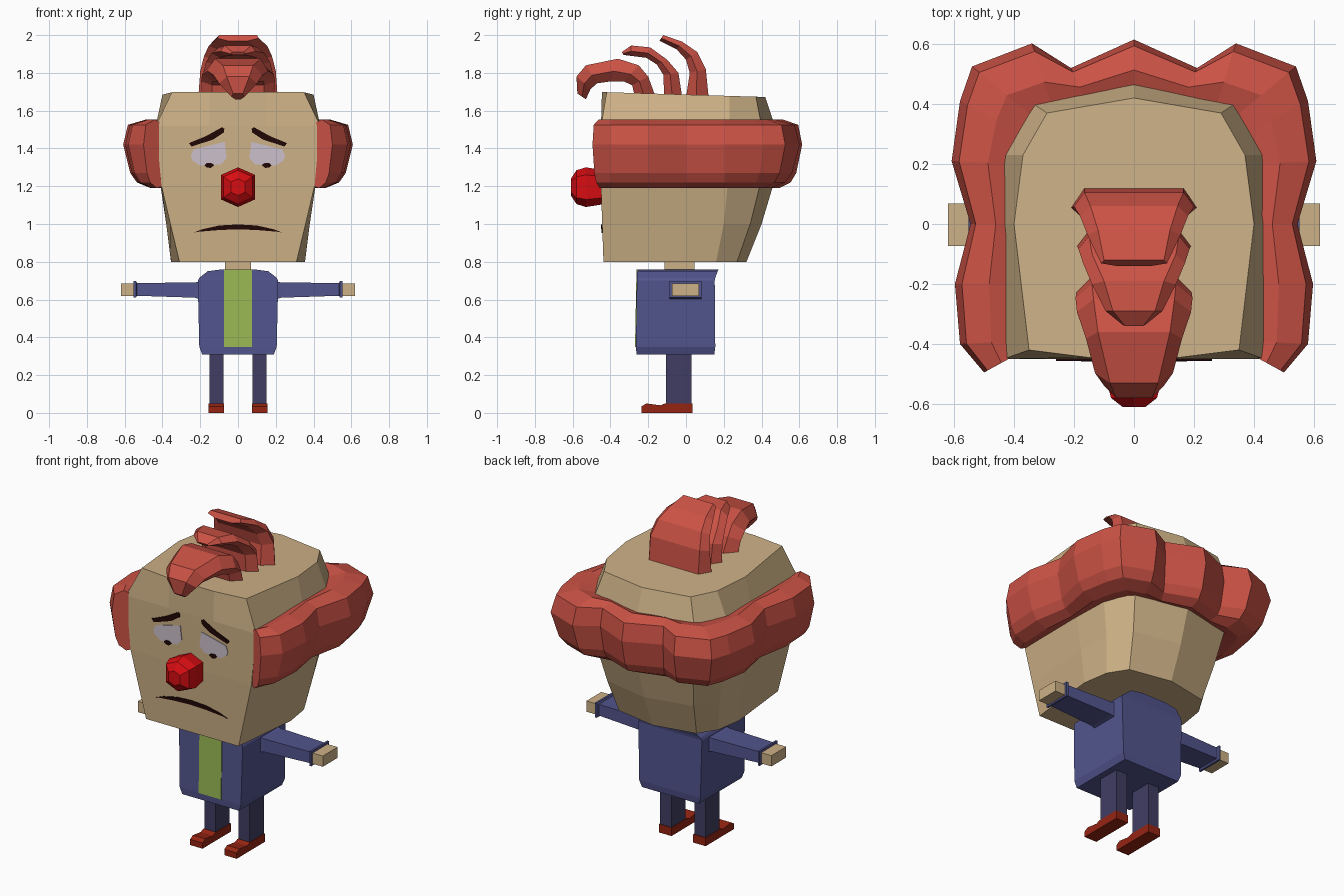
import bpy, bmesh


def mat(name, r, g, b):
    m = bpy.data.materials.new(name)
    m.diffuse_color = (r, g, b, 1)
    return m


SKIN = mat("skin tan", 0.61, 0.44, 0.24)
HAIR = mat("hair red", 0.60, 0.085, 0.06)
NOSE = mat("nose red", 0.68, 0.004, 0.006)
JACKET = mat("jacket blue", 0.085, 0.09, 0.27)
TROUSER = mat("trouser navy", 0.052, 0.048, 0.125)
SHIRT = mat("shirt green", 0.32, 0.48, 0.09)
SHOE = mat("shoe brown red", 0.30, 0.018, 0.006)
EYE = mat("eye white", 0.60, 0.53, 0.60)
DARK = mat("dark line", 0.015, 0.002, 0.002)


def loft(name, rings, material):
    """Skin a list of equal-length closed rings and cap both ends."""
    bm = bmesh.new()
    vs = [[bm.verts.new(p) for p in r] for r in rings]
    n = len(rings[0])
    for a, b in zip(vs, vs[1:]):
        for i in range(n):
            j = (i + 1) % n
            bm.faces.new((a[i], a[j], b[j], b[i]))
    bm.faces.new(vs[0])
    bm.faces.new(vs[-1])
    bmesh.ops.recalc_face_normals(bm, faces=bm.faces)
    me = bpy.data.meshes.new(name)
    bm.to_mesh(me)
    bm.free()
    me.materials.append(material)
    ob = bpy.data.objects.new(name, me)
    bpy.context.collection.objects.link(ob)
    return ob


def mirrored(half):
    """Complete a ring that starts and ends on x = 0."""
    return half + [(-p[0],) + tuple(p[1:]) for p in half[-2:0:-1]]


def rect(x0, x1, y0, y1, z):
    return [(x0, y0, z), (x1, y0, z), (x1, y1, z), (x0, y1, z)]


def side_rect(x, y0, y1, z0, z1):
    return [(x, y0, z0), (x, y1, z0), (x, y1, z1), (x, y0, z1)]


def plate(name, pts, material, surf, lift=0.006):
    """Thin painted plate on a front surface y = surf(z)."""
    return loft(name, [[(x, surf(z) + d, z) for x, z in pts] for d in (-lift, 0.001)], material)


# Head: half rings from front centre to back centre
head = []
for z, front, half in (
    (0.80, -.437, [(.13, -.437), (.31, -.437), (.355, 0), (.33, .16), (.26, .27), (0, .32)]),
    (1.00, -.444, [(.14, -.444), (.358, -.444), (.38, 0), (.365, .20), (.29, .34), (0, .40)]),
    (1.20, -.450, [(.15, -.45), (.405, -.45), (.41, 0), (.40, .22), (.32, .39), (0, .46)]),
    (1.52, -.450, [(.15, -.45), (.435, -.45), (.435, 0), (.435, .23), (.335, .40), (0, .47)]),
    (1.685, -.445, [(.15, -.445), (.35, -.42), (.40, 0), (.37, .23), (.29, .37), (0, .42)]),
):
    tilt = -0.03 if z > 1.6 else 0
    head.append(mirrored([(x, y, z + tilt * y) for x, y in [(0, front)] + half]))
loft("head", head, SKIN)


def face_y(z):
    return -0.45 if z > 1.2 else -0.437 - 0.013 * (z - 0.8) / 0.4


# Nose: hexagons along y
hexagon = [(0, .105), (.09, .065), (.09, -.065), (0, -.105), (-.09, -.065), (-.09, .065)]
loft("nose", [[(x * s, y, 1.195 + z * s) for x, z in hexagon]
              for y, s in ((-.43, .85), (-.53, 1), (-.58, .85), (-.61, .42))], NOSE)

# Eyes, pupils and brows
eye = [(.25, 1.36), (.235, 1.395), (.07, 1.435), (.06, 1.35), (.09, 1.315), (.20, 1.31), (.24, 1.335)]
pupil = [(.125, 1.312), (.14, 1.322), (.165, 1.324), (.177, 1.312), (.165, 1.30), (.145, 1.297)]
brow = [(.26, 1.428), (.17, 1.465), (.085, 1.512), (.072, 1.505), (.075, 1.485), (.13, 1.448), (.245, 1.41)]
for side, s in (("right", 1), ("left", -1)):
    for name, pts, m, lift in (("eye", eye, EYE, .004), ("pupil", pupil, DARK, .008), ("brow", brow, DARK, .006)):
        plate(f"{side}_{name}", [(s * x, z) for x, z in pts], m, face_y, lift)

# Mouth
mouth = [(0, .998), (.10, .992), (.19, .972), (.24, .952), (.22, .958), (.10, .968), (0, .972)]
plate("mouth", mirrored(mouth), DARK, face_y)

# Hair band: one cross-section carried round the sides and back, (inner xy, outer xy)
section = [(0, 1.53), (.42, 1.553), (.88, 1.525), (1, 1.42), (.82, 1.27), (.65, 1.22), (.3, 1.19), (0, 1.20)]
stations = [((.40, -.44), (.50, -.495)), ((.40, -.39), (.58, -.40)), ((.40, -.20), (.597, -.20)),
            ((.40, 0), (.545, 0)), ((.40, .20), (.608, .21)), ((.37, .30), (.58, .41)),
            ((.34, .36), (.54, .525)), ((.27, .38), (.34, .602)), ((.16, .41), (.21, .52)),
            ((0, .44), (0, .615))]
stations += [((-a[0], a[1]), (-b[0], b[1])) for a, b in stations[-2::-1]]
loft("hair_band", [[(a[0] + t * (b[0] - a[0]), a[1] + t * (b[1] - a[1]), z) for t, z in section]
                   for a, b in stations], HAIR)

# Top tufts: each step is outer (y, z, half width), inner (y, z, half width)
tufts = {
    "back_tuft": [((.12, 1.67, .165), (.00, 1.67, .20)), ((.105, 1.82, .165), (.02, 1.80, .19)),
                  ((.06, 1.91, .145), (.00, 1.87, .17)), ((-.02, 1.965, .12), (-.05, 1.925, .145)),
                  ((-.12, 2.0, .10), (-.14, 1.97, .075))],
    "middle_tuft": [((-.02, 1.67, .15), (-.115, 1.67, .18)), ((-.04, 1.80, .15), (-.12, 1.79, .175)),
                    ((-.10, 1.87, .14), (-.155, 1.845, .16)), ((-.19, 1.935, .10), (-.21, 1.88, .13)),
                    ((-.29, 1.945, .07), (-.29, 1.89, .085)), ((-.34, 1.91, .03), (-.33, 1.895, .03))],
    "front_tuft": [((-.16, 1.67, .13), (-.27, 1.67, .18)), ((-.20, 1.78, .14), (-.285, 1.735, .185)),
                   ((-.25, 1.84, .135), (-.33, 1.755, .18)), ((-.36, 1.875, .12), (-.40, 1.755, .15)),
                   ((-.53, 1.84, .08), (-.47, 1.745, .12)), ((-.58, 1.78, .06), (-.505, 1.715, .09)),
                   ((-.575, 1.69, .025), (-.53, 1.66, .02))],
}
for name, steps in tufts.items():
    rings = []
    for (yo, zo, wo), (yi, zi, wi) in steps:
        wm = max(wo, wi) + .01
        ym, zm = yo * .45 + yi * .55, zo * .45 + zi * .55
        rings.append([(wo, yo, zo), (wm, ym, zm), (wi * .75, yi, zi),
                      (-wi * .75, yi, zi), (-wm, ym, zm), (-wo, yo, zo)])
    loft(name, rings, HAIR)

# Neck
loft("neck", [rect(-.07, .07, -.115, .045, z) for z in (.74, .82)], SKIN)

# Jacket body with chamfered hem and sloped shoulders
loft("jacket", [rect(-w, w, y0, y1, z) for w, y0, y1, z in (
    (.19, -.262, .15, .31), (.205, -.265, .155, .35), (.213, -.26, .152, .70),
    (.205, -.259, .155, .715), (.16, -.258, .168, .75), (.085, -.257, .172, .76))], JACKET)
plate("shirt_front", [(-.075, .35), (.075, .35), (.075, .758), (-.075, .758)], SHIRT,
      lambda z: -.265 + .008 * (z - .35) / .41, .005)

for side, s in (("right", 1), ("left", -1)):
    # Sleeve with small cuff, and hand
    loft(f"{side}_sleeve", [side_rect(s * x, y0, y1, z0, z1) for x, y0, y1, z0, z1 in (
        (.18, -.09, .085, .595, .70), (.23, -.085, .08, .61, .69), (.535, -.075, .07, .62, .688),
        (.54, -.088, .083, .61, .698), (.552, -.088, .083, .61, .698))], JACKET)
    loft(f"{side}_hand", [side_rect(s * x, -.074, .068, .62, .685) for x in (.53, .62)], SKIN)
    # Leg and shoe
    a, b = s * .077, s * .152
    loft(f"{side}_leg", [rect(a, b, -.105, .03, z) for z in (.045, .33)], TROUSER)
    profile = [(.035, 0), (.035, .05), (-.11, .05), (-.135, .04), (-.21, .05), (-.235, .035), (-.235, .0)]
    loft(f"{side}_shoe", [[(x, y, z) for y, z in profile] for x in (s * .073, s * .156)], SHOE)
